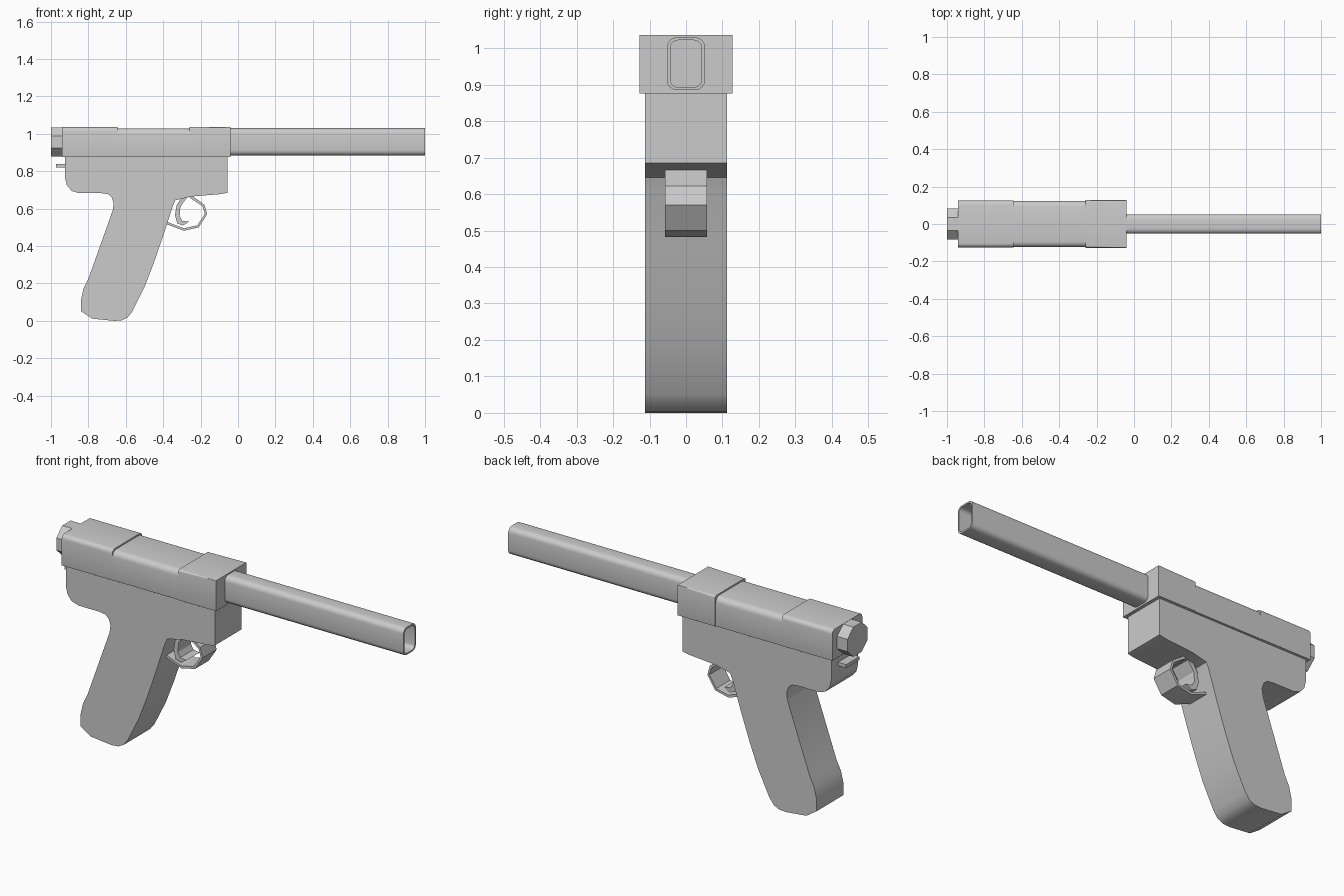
import bpy, bmesh, math

if "Cube" in bpy.data.objects:
    bpy.data.objects.remove(bpy.data.objects["Cube"])


def finish(name, bm, smooth=True):
    bmesh.ops.recalc_face_normals(bm, faces=bm.faces)
    mesh = bpy.data.meshes.new(name)
    bm.to_mesh(mesh)
    bm.free()
    ob = bpy.data.objects.new(name, mesh)
    bpy.context.collection.objects.link(ob)
    if smooth:
        bpy.ops.object.select_all(action='DESELECT')
        ob.select_set(True)
        bpy.context.view_layer.objects.active = ob
        bpy.ops.object.shade_smooth_by_angle(angle=math.radians(30))
    return ob


def side_prism(name, pts, half):
    """Extrude an x-z outline symmetrically across y."""
    bm = bmesh.new()
    a = [bm.verts.new((x, -half, z)) for x, z in pts]
    b = [bm.verts.new((x, half, z)) for x, z in pts]
    bm.faces.new(a)
    bm.faces.new(b[::-1])
    for i in range(len(pts)):
        j = (i + 1) % len(pts)
        bm.faces.new((a[i], a[j], b[j], b[i]))
    return finish(name, bm)


def section(x, half, bottom, top, r_top, r_bot, n=4):
    """Rounded rectangle in the y-z plane."""
    out = []
    for sy, sz, r, start in ((1, 1, r_top, 0), (-1, 1, r_top, 90),
                             (-1, -1, r_bot, 180), (1, -1, r_bot, 270)):
        cy = sy * (half - r)
        cz = top - r if sz > 0 else bottom + r
        for k in range(n + 1):
            t = math.radians(start + 90 * k / n)
            out.append((x, cy + r * math.cos(t), cz + r * math.sin(t)))
    return out


def loft(name, sections, cap_start=True, cap_end=True):
    bm = bmesh.new()
    rings = [[bm.verts.new(p) for p in s] for s in sections]
    for a, b in zip(rings, rings[1:]):
        for i in range(len(a)):
            j = (i + 1) % len(a)
            bm.faces.new((a[i], a[j], b[j], b[i]))
    if cap_start:
        bm.faces.new(rings[0])
    if cap_end:
        bm.faces.new(rings[-1])
    bmesh.ops.remove_doubles(bm, verts=bm.verts, dist=0.0001)
    return finish(name, bm)


# Body and grip
side_prism("body_and_grip", [
    (-0.057, 0.876), (-0.057, 0.685), (-0.09, 0.678), (-0.25, 0.665), (-0.335, 0.645),
    (-0.35, 0.61), (-0.40, 0.455), (-0.45, 0.31), (-0.50, 0.18), (-0.565, 0.05),
    (-0.59, 0.018), (-0.62, 0.003), (-0.66, 0.0), (-0.78, 0.012), (-0.84, 0.052),
    (-0.84, 0.11), (-0.825, 0.175), (-0.80, 0.225), (-0.67, 0.59), (-0.665, 0.63),
    (-0.675, 0.66), (-0.695, 0.678), (-0.73, 0.683), (-0.85, 0.683), (-0.89, 0.695),
    (-0.915, 0.725), (-0.925, 0.765), (-0.925, 0.876)], 0.112)

# Upper housing: rounded rear, lower middle, square front
loft("upper_housing", [
    section(x, h, 0.876, top, r, 0.0005) for x, h, top, r in (
        (-0.94, 0.125, 1.036, 0.022), (-0.645, 0.125, 1.036, 0.022),
        (-0.644, 0.124, 1.029, 0.030), (-0.26, 0.124, 1.029, 0.030),
        (-0.259, 0.127, 1.036, 0.012), (-0.09, 0.127, 1.036, 0.004),
        (-0.04, 0.127, 1.036, 0.0005))])

# Hollow barrel
loft("barrel", [
    section(-0.045, 0.052, 0.885, 1.03, 0.027, 0.027),
    section(1.0, 0.052, 0.885, 1.03, 0.027, 0.027),
    section(1.0, 0.043, 0.893, 1.022, 0.021, 0.021),
    section(-0.04, 0.043, 0.893, 1.022, 0.021, 0.021)], False, True)

# Eight-sided rear knob
ring = [(math.cos(math.radians(22.5 + 45 * i)) / math.cos(math.radians(22.5)),
         math.sin(math.radians(22.5 + 45 * i)) / math.cos(math.radians(22.5)))
        for i in range(8)]
loft("rear_knob", [[(x, 0.084 * c, 0.957 + 0.078 * s) for c, s in ring]
                   for x in (-1.0, -0.935)])

# Small rear tab
side_prism("rear_tab", [(-0.972, 0.82), (-0.92, 0.82), (-0.92, 0.838), (-0.972, 0.838)], 0.055)

# Trigger guard band
outer = [(-0.39, 0.52), (-0.29, 0.482), (-0.21, 0.50), (-0.165, 0.57),
         (-0.18, 0.622), (-0.245, 0.668)]
inner = [(-0.265, 0.664), (-0.19, 0.613), (-0.177, 0.573), (-0.217, 0.511),
         (-0.288, 0.495), (-0.384, 0.531)]
side_prism("trigger_guard", outer + inner, 0.058)

# Curved trigger
side_prism("trigger", [
    (-0.30, 0.66), (-0.328, 0.62), (-0.337, 0.565), (-0.325, 0.522), (-0.295, 0.51),
    (-0.262, 0.53), (-0.298, 0.535), (-0.312, 0.56), (-0.308, 0.61), (-0.27, 0.664)], 0.055)
